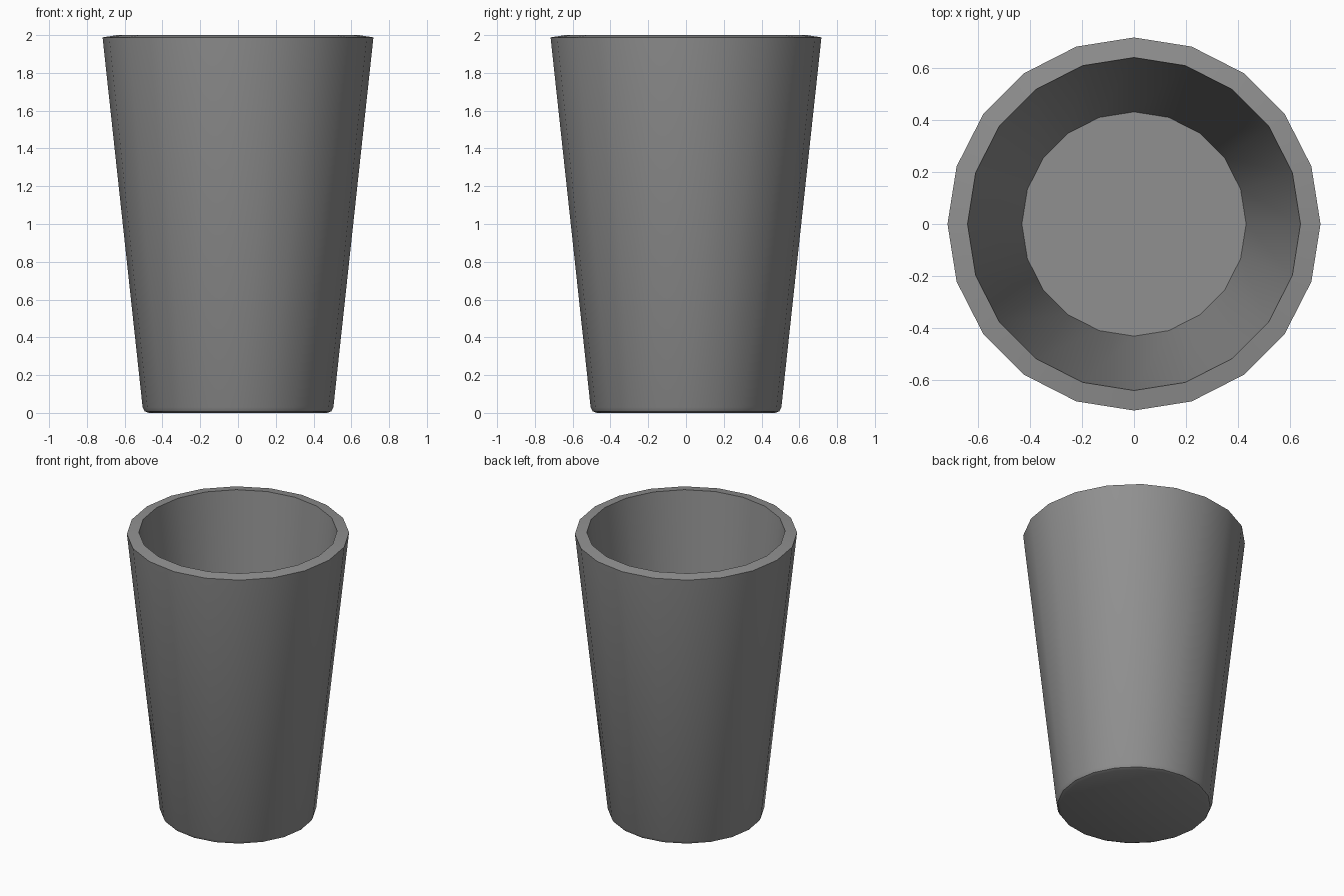
import bpy, bmesh, math

if "Cube" in bpy.data.objects:
    bpy.data.objects.remove(bpy.data.objects["Cube"])

SIDES = 20

# Cup cross-section (radius, height): underside, rounded base edge, outer wall, sloped rim, inner floor
profile = [(0.473, 0.0), (0.494, 0.0085), (0.505, 0.03),
           (0.717, 1.988), (0.64, 2.0), (0.431, 0.075)]

# Revolve the profile into rings
bm = bmesh.new()
rings = []
for r, z in profile:
    rings.append([bm.verts.new((r * math.cos(2 * math.pi * i / SIDES),
                                r * math.sin(2 * math.pi * i / SIDES), z))
                  for i in range(SIDES)])
for a, b in zip(rings, rings[1:]):
    for i in range(SIDES):
        j = (i + 1) % SIDES
        bm.faces.new((a[i], a[j], b[j], b[i]))

# Underside and inner floor
bm.faces.new(rings[0][::-1])
bm.faces.new(rings[-1])
bmesh.ops.recalc_face_normals(bm, faces=bm.faces)

mesh = bpy.data.meshes.new("cup")
bm.to_mesh(mesh)
bm.free()
cup = bpy.data.objects.new("cup", mesh)
bpy.context.collection.objects.link(cup)

# Dark grey finish
grey = bpy.data.materials.new("dark_grey")
grey.diffuse_color = (0.28, 0.28, 0.28, 1.0)
grey.use_nodes = True
grey.node_tree.nodes["Principled BSDF"].inputs["Base Color"].default_value = grey.diffuse_color
mesh.materials.append(grey)

# Smooth walls, crisp rim
bpy.context.view_layer.objects.active = cup
cup.select_set(True)
bpy.ops.object.shade_smooth_by_angle(angle=math.radians(35))
